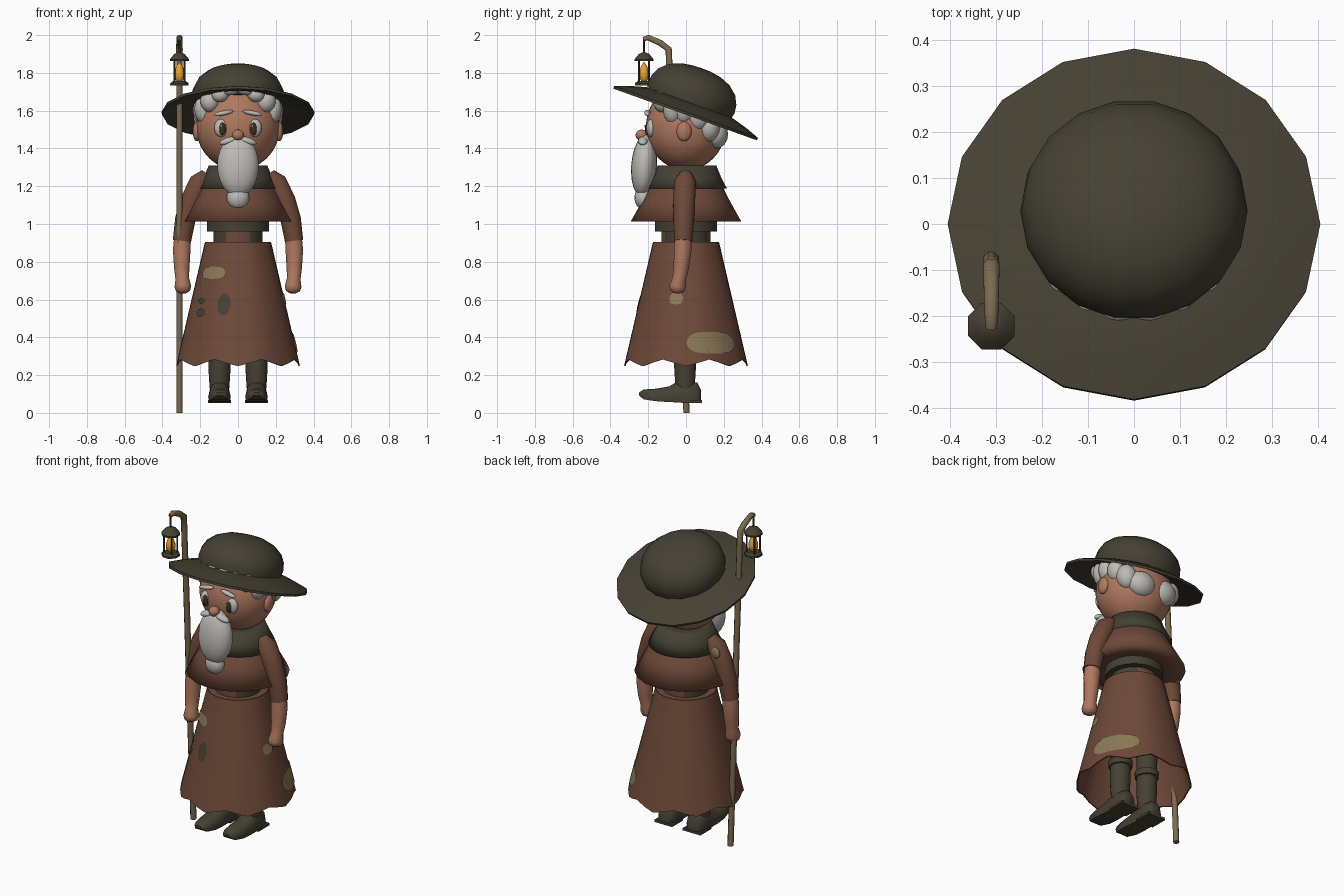
import bpy, bmesh, math
from mathutils import Vector, Matrix

if "Cube" in bpy.data.objects:
    bpy.data.objects.remove(bpy.data.objects["Cube"])

COLORS = {
    "olive": (0.060, 0.052, 0.033), "brown": (0.155, 0.066, 0.040),
    "skin": (0.43, 0.19, 0.115), "grey_hair": (0.52, 0.50, 0.47),
    "khaki": (0.26, 0.19, 0.095), "wood": (0.20, 0.145, 0.080),
    "amber": (0.80, 0.36, 0.03), "dark_brown": (0.045, 0.028, 0.018),
}
MATS = {}
for key, c in COLORS.items():
    MATS[key] = bpy.data.materials.new(key)
    MATS[key].diffuse_color = (*c, 1)


def finish(name, bm, mat, angle=40, normals=True):
    if normals:
        bmesh.ops.recalc_face_normals(bm, faces=bm.faces)
    me = bpy.data.meshes.new(name)
    bm.to_mesh(me)
    bm.free()
    me.materials.append(MATS[mat])
    me.shade_smooth()
    if angle < 180:
        me.set_sharp_from_angle(angle=math.radians(angle))
    ob = bpy.data.objects.new(name, me)
    bpy.context.collection.objects.link(ob)
    return ob


def skin_rings(bm, rings, close=False, caps=True):
    """Join rings of vertices; single-vertex rings become tips."""
    pairs = list(zip(rings, rings[1:]))
    if close:
        pairs.append((rings[-1], rings[0]))
    for a, b in pairs:
        n = max(len(a), len(b))
        if n < 3:
            continue
        for i in range(n):
            j = (i + 1) % n
            quad = [a[i % len(a)], a[j % len(a)], b[j % len(b)], b[i % len(b)]]
            bm.faces.new(list(dict.fromkeys(quad)))
    if caps and not close:
        for r in (rings[0], rings[-1]):
            if len(r) > 2:
                bm.faces.new(r)


def lathe(name, profile, n, mat, loc=(0, 0, 0), tilt=0, close=False, angle=40, start=0, wave=None):
    bm = bmesh.new()
    rings = []
    for k, (r, z) in enumerate(profile):
        ring = []
        for i in range(n if r > 1e-5 else 1):
            a = math.tau * i / n + start
            dz = wave(a) if wave and k in (1, 2) else 0
            ring.append(bm.verts.new((r * math.cos(a), r * math.sin(a), z + dz)))
        rings.append(ring)
    skin_rings(bm, rings, close)
    bm.transform(Matrix.Translation(loc) @ Matrix.Rotation(tilt, 4, 'X'))
    return finish(name, bm, mat, angle)


def tube(name, pts, radii, n, mat):
    bm = bmesh.new()
    pts = [Vector(p) for p in pts]
    rings = []
    for i, (p, r) in enumerate(zip(pts, radii)):
        d = (pts[min(i + 1, len(pts) - 1)] - pts[max(i - 1, 0)]).normalized()
        u = d.cross(Vector((1, 0, 0))).normalized()
        v = d.cross(u)
        rings.append([bm.verts.new(p + r * (u * math.cos(t) + v * math.sin(t)))
                      for t in (math.tau * (k + .5) / n for k in range(n))])
    skin_rings(bm, rings)
    return finish(name, bm, mat, 50)


def blob(name, loc, scale, mat, roll=0, pitch=0, seg=16):
    bm = bmesh.new()
    bmesh.ops.create_uvsphere(bm, u_segments=seg, v_segments=max(8, seg * 5 // 8), radius=1)
    bm.transform(Matrix.Translation(loc) @ Matrix.Rotation(roll, 4, 'Y')
                 @ Matrix.Rotation(pitch, 4, 'X') @ Matrix.Diagonal((*scale, 1)))
    return finish(name, bm, mat, 180)


# Hat: drooping sixteen-sided brim and rounded crown, tipped backwards
TILT = math.radians(-19.8)
lathe("hat_brim", [(.405, 0), (.33, .028), (.235, .055), (0, .055), (0, .04),
                   (.235, .035), (.33, .008), (.403, -.014)], 16, "olive",
      (0, 0, 1.593), TILT, close=True)
lathe("hat_crown", [(.238, -.01), (.247, .03), (.241, .075), (.218, .12), (.172, .16),
                    (.11, .185), (.05, .194), (0, .196)], 18, "olive", (0, .018, 1.64), TILT)

# Head and face
blob("head", (0, 0, 1.515), (.222, .212, .23), "skin", seg=28)
blob("nose", (0, -.235, 1.47), (.032, .032, .03), "skin")
for s, side in ((-1, "left"), (1, "right")):
    blob("ear_" + side, (s * .218, -.01, 1.49), (.022, .04, .052), "skin")
    blob("eye_" + side, (s * .088, -.185, 1.508), (.038, .025, .048), "grey_hair", s * .05)
    blob("pupil_" + side, (s * .082, -.205, 1.503), (.018, .012, .034), "dark_brown")
    blob("glint_" + side, (s * .082 - .006, -.217, 1.517), (.005, .003, .007), "grey_hair", seg=8)
    blob("eyebrow_" + side, (s * .075, -.205, 1.588), (.052, .016, .013), "grey_hair", s * .2)
    blob("moustache_" + side, (s * .05, -.228, 1.44), (.05, .026, .019), "grey_hair", s * .3)
    # Locks of hair peeking out under the hat
    for i, (x, y, z, a, b, c) in enumerate([
            (.035, -.175, 1.71, .05, .04, .028), (.095, -.165, 1.685, .045, .04, .04),
            (.15, -.125, 1.65, .05, .05, .06), (.185, -.07, 1.6, .045, .05, .072),
            (.198, -.01, 1.595, .04, .05, .065), (.19, .065, 1.56, .045, .055, .065),
            (.155, .12, 1.51, .06, .06, .075)]):
        blob("hair_lock_%s_%d" % (side, i), (s * x, y, z), (a, b, c), "grey_hair", s * .15, seg=12)
    blob("nape_hair_" + side, (s * .075, .155, 1.475), (.09, .068, .078), "grey_hair", seg=14)
blob("beard", (0, -.222, 1.31), (.11, .068, .165), "grey_hair", pitch=-.08, seg=20)
blob("beard_tip", (0, -.228, 1.14), (.06, .045, .062), "grey_hair")

# Flared collar and shoulder cape, softly shaded over the rims
lathe("collar", [(.13, 1.31), (.155, 1.31), (.18, 1.25), (.212, 1.187), (.16, 1.187)],
      20, "olive", (0, .005, 0), angle=180)
lathe("cape", [(.15, 1.24), (.185, 1.215), (.228, 1.13), (.293, 1.012), (.2, 1.012)],
      20, "brown", angle=180)

# Torso with brown front and back panels, and belt
waist = lathe("waist", [(.13, .88), (.125, 1.22)], 24, "olive")
waist.data.materials.append(MATS["brown"])
for f in waist.data.polygons:
    if abs(f.normal.x) < .55:
        f.material_index = 1
lathe("belt", [(.125, .96), (.165, .96), (.165, 1.012), (.125, 1.012)], 24, "olive", close=True)

# Skirt: open cone with a scalloped hem and an inner wall
R0, Z0, R1, Z1 = .175, .905, .328, .265
lathe("skirt", [(R0, Z0), (R1, Z1), (R1 - .008, Z1), (R0 - .008, Z0 - .008)], 32, "brown",
      wave=lambda a: -.018 * math.cos(8 * a), close=True)
lathe("skirt_top", [(0, .9), (R0 - .004, .9), (R0 - .004, .892)], 32, "brown")


def skirt_patch(name, ang, z, half_w, half_h, mat, power=4):
    """Rounded cloth plate following the skirt cone."""
    bm = bmesh.new()
    radius = lambda h: R0 + (Z0 - h) / (Z0 - Z1) * (R1 - R0) + .004
    cols, n = [], 14
    for i in range(n + 1):
        t = -math.cos(math.pi * i / n)
        h = half_h * max(.02, 1 - abs(t) ** power) ** .5
        a = math.radians(ang) + t * half_w / radius(z)
        cols.append([bm.verts.new((radius(q) * math.cos(a), radius(q) * math.sin(a), q))
                     for q in (z - h, z + h)])
    for a, b in zip(cols, cols[1:]):
        bm.faces.new((a[0], b[0], b[1], a[1]))
    finish(name, bm, mat, normals=False)


for i, p in enumerate([(231, .742, .078, .032, "khaki"), (253, .575, .036, .058, "olive", 2),
                       (220, .592, .028, .015, "olive", 2), (222, .53, .034, .022, "olive", 2),
                       (28, .372, .146, .057, "khaki"), (-12, .605, .036, .03, "khaki")]):
    skirt_patch("skirt_patch_%d" % i, *p)

# Arms and legs
for s, side in ((-1, "left"), (1, "right")):
    tube("sleeve_" + side, [(s * .165, 0, 1.262), (s * .2, -.005, 1.22), (s * .248, -.01, 1.12),
                            (s * .28, -.012, 1.02), (s * .297, -.015, .91)],
         [.035, .06, .06, .056, .05], 12, "brown")
    tube("forearm_" + side, [(s * .293, -.015, .94), (s * .298, -.018, .86), (s * .298, -.025, .77),
                             (s * .295, -.036, .71), (s * .292, -.045, .67), (s * .291, -.048, .645),
                             (s * .291, -.049, .633)],
         [.046, .048, .042, .037, .045, .038, .015], 12, "skin")
    tube("trouser_leg_" + side, [(s * .098, -.005, .13), (s * .098, -.005, .24), (s * .095, 0, .62)],
         [.052, .059, .062], 14, "olive")
    lathe("boot_cuff_" + side, [(.05, .335), (.068, .34), (.07, .375), (.05, .385)], 14, "olive",
          (s * .097, -.003, 0))
    # Boot: cross-sections along y as (y, bottom, top, half width)
    bm = bmesh.new()
    rings = []
    for y, lo, hi, w in [(-.248, .092, .108, .018), (-.225, .072, .124, .045), (-.16, .062, .128, .06),
                         (-.09, .057, .14, .06), (-.055, .056, .16, .058), (.01, .055, .165, .058),
                         (.06, .055, .16, .052), (.08, .055, .12, .035)]:
        rings.append([bm.verts.new((s * .098 + w * px, y, lo + (hi - lo) * pz)) for px, pz in
                      [(-.9, 0), (.9, 0), (1, .35), (.8, .8), (.35, 1), (-.35, 1), (-.8, .8), (-1, .35)]])
    skin_rings(bm, rings)
    finish("boot_" + side, bm, "olive", 45)
    bm = bmesh.new()
    bmesh.ops.create_cube(bm, size=1)
    bm.transform(Matrix.Translation((s * .098, .03, .06)) @ Matrix.Diagonal((.122, .11, .014, 1)))
    finish("boot_heel_" + side, bm, "olive")
blob("sleeve_patch", (-.235, .045, 1.2), (.03, .012, .035), "khaki", .3, seg=10)

# Staff with a crooked top
LX, LY = -.31, -.222
tube("staff", [(LX, .003, 0), (LX, -.03, .65), (LX, -.06, 1.3), (LX, -.088, 1.84), (LX, -.092, 1.925),
               (LX, -.135, 1.958), (LX, -.2, 1.987), (LX, -.226, 1.978)],
     [.018, .018, .018, .018, .019, .018, .016, .013], 8, "wood")

# Lantern
lathe("lantern_hanger", [(.006, 1.89), (.006, 1.985)], 6, "olive", (LX, LY, 0))
lathe("lantern_roof", [(.054, 1.862), (.055, 1.872), (.03, 1.9), (.014, 1.907), (0, 1.91)], 8,
      "olive", (LX, LY, 0), start=math.pi / 8)
lathe("lantern_base", [(.053, 1.732), (.053, 1.744), (.038, 1.756)], 8, "olive",
      (LX, LY, 0), start=math.pi / 8)
lathe("lantern_flame", [(.014, 1.755), (.027, 1.775), (.028, 1.8), (.017, 1.835), (0, 1.86)], 10,
      "amber", (LX, LY, 0))
for k in range(4):
    a = math.pi / 4 + k * math.pi / 2
    lathe("lantern_post_%d" % k, [(.0055, 1.745), (.0055, 1.87)], 6, "olive",
          (LX + .038 * math.cos(a), LY + .038 * math.sin(a), 0))

for m in bpy.data.materials:
    if m.users and not m.is_grease_pencil:
        m.use_nodes = True
        m.node_tree.nodes["Principled BSDF"].inputs["Base Color"].default_value = m.diffuse_color
